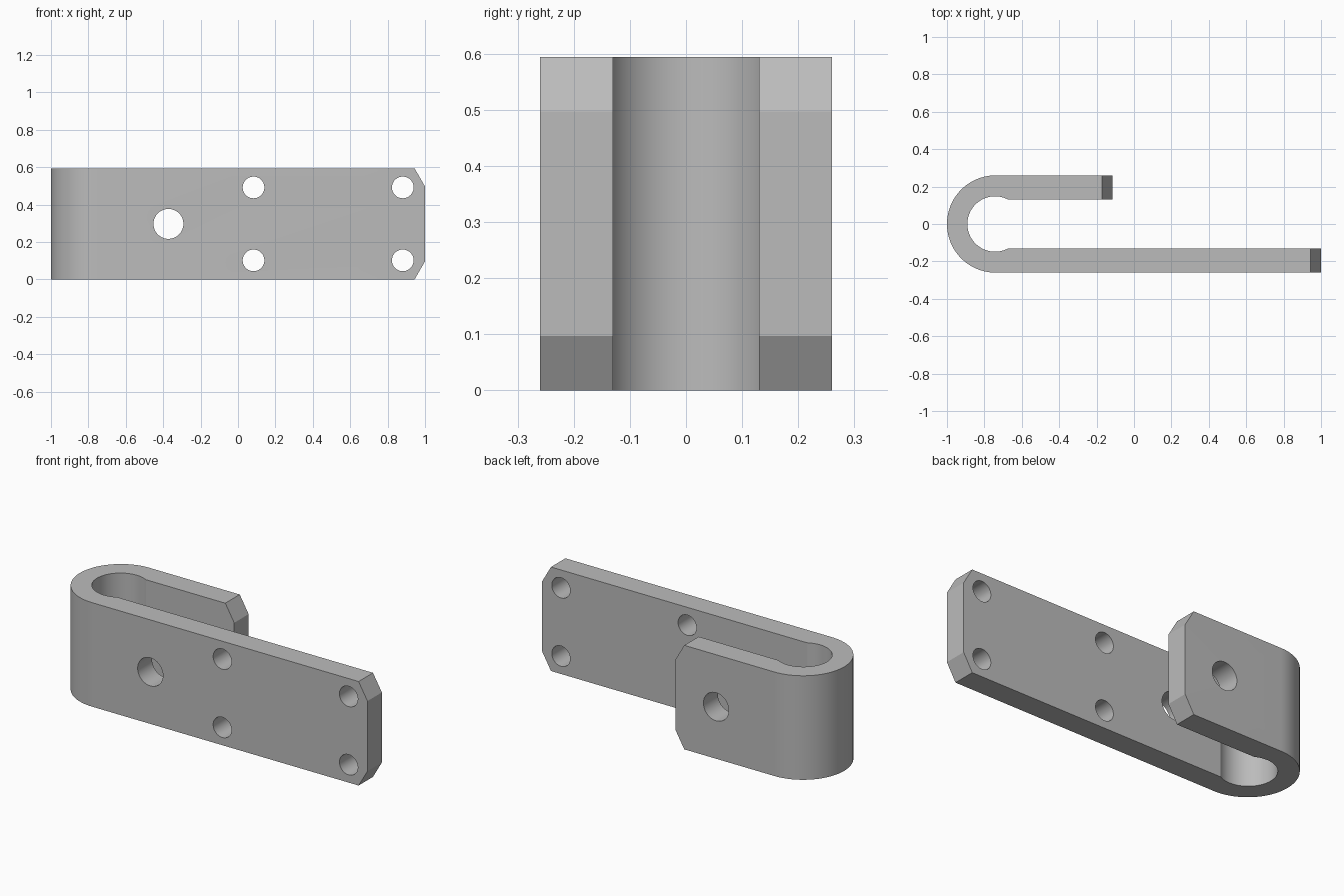
import bpy, bmesh, math

if "Cube" in bpy.data.objects:
    bpy.data.objects.remove(bpy.data.objects["Cube"])

HEIGHT = 0.594
HALF_W, HALF_GAP = 0.26, 0.13
BEND_X, BEND_R = -0.743, 0.148
LONG_END, SHORT_END = 1.0, -0.115
CHAMFER_X, CHAMFER_Z = 0.056, 0.097


def add_prism(bm, base, offset):
    """Extrude a closed outline along an offset vector."""
    face = bm.faces.new([bm.verts.new(p) for p in base])
    new = bmesh.ops.extrude_face_region(bm, geom=[face])["geom"]
    verts = [g for g in new if isinstance(g, bmesh.types.BMVert)]
    bmesh.ops.translate(bm, verts=verts, vec=offset)


def to_object(bm, name):
    bmesh.ops.recalc_face_normals(bm, faces=bm.faces)
    mesh = bpy.data.meshes.new(name)
    bm.to_mesh(mesh)
    bm.free()
    obj = bpy.data.objects.new(name, mesh)
    bpy.context.collection.objects.link(obj)
    return obj


def arc(cx, r, a0, a1, n):
    return [(cx + r * math.cos(a0 + (a1 - a0) * i / n),
             r * math.sin(a0 + (a1 - a0) * i / n), 0) for i in range(n + 1)]


# Hook-shaped strap: outer bend, then the slightly wider inner eye
outer_x = BEND_X + 0.02 - 0.02 + (HALF_W - 0.257)
eye = math.asin(HALF_GAP / BEND_R)
outline = [(SHORT_END, HALF_GAP, 0), (SHORT_END, HALF_W, 0)]
outline += arc(-1 + HALF_W, HALF_W, math.pi / 2, math.pi * 1.5, 48)
outline += [(LONG_END, -HALF_W, 0), (LONG_END, -HALF_GAP, 0)]
outline += arc(BEND_X, BEND_R, 2 * math.pi - eye, eye, 64)
bm = bmesh.new()
add_prism(bm, outline, (0, 0, HEIGHT))
bracket = to_object(bm, "hook_bracket")

# Cutters: pin hole, four screw holes, chamfered corners of both arms
bm = bmesh.new()
mid = HEIGHT / 2
holes = [(-0.372, mid, 0.08)]
holes += [(x, mid + s * 0.195, 0.058) for x in (0.083, 0.881) for s in (-1, 1)]
for x, z, r in holes:
    ring = [(x + r * math.cos(math.tau * i / 48), -0.4,
             z + r * math.sin(math.tau * i / 48)) for i in range(48)]
    add_prism(bm, ring, (0, 0.8, 0))
for end, y0 in ((LONG_END, -0.35), (SHORT_END, 0.05)):
    for s in (-1, 1):
        tri = [(-1.5, -0.5), (0.5, 1.5), (0.5, -0.5)]
        pts = [(end + a * CHAMFER_X, y0, mid - s * (mid - b * CHAMFER_Z)) for a, b in tri]
        add_prism(bm, pts, (0, 0.3, 0))
cutter = to_object(bm, "cutter")
cutter.hide_render = True

bpy.context.view_layer.objects.active = bracket
bracket.select_set(True)
cut = bracket.modifiers.new("cut", 'BOOLEAN')
cut.operation, cut.solver, cut.object = 'DIFFERENCE', 'EXACT', cutter
bpy.ops.object.modifier_apply(modifier=cut.name)
bpy.data.objects.remove(cutter)

# Single plain grey finish
grey = bpy.data.materials.new("plain grey")
grey.diffuse_color = (0.5, 0.5, 0.5, 1)
grey.use_nodes = True
grey.node_tree.nodes["Principled BSDF"].inputs["Base Color"].default_value = grey.diffuse_color
bracket.data.materials.clear()
bracket.data.materials.append(grey)
bpy.ops.object.shade_smooth_by_angle(angle=math.radians(20))
